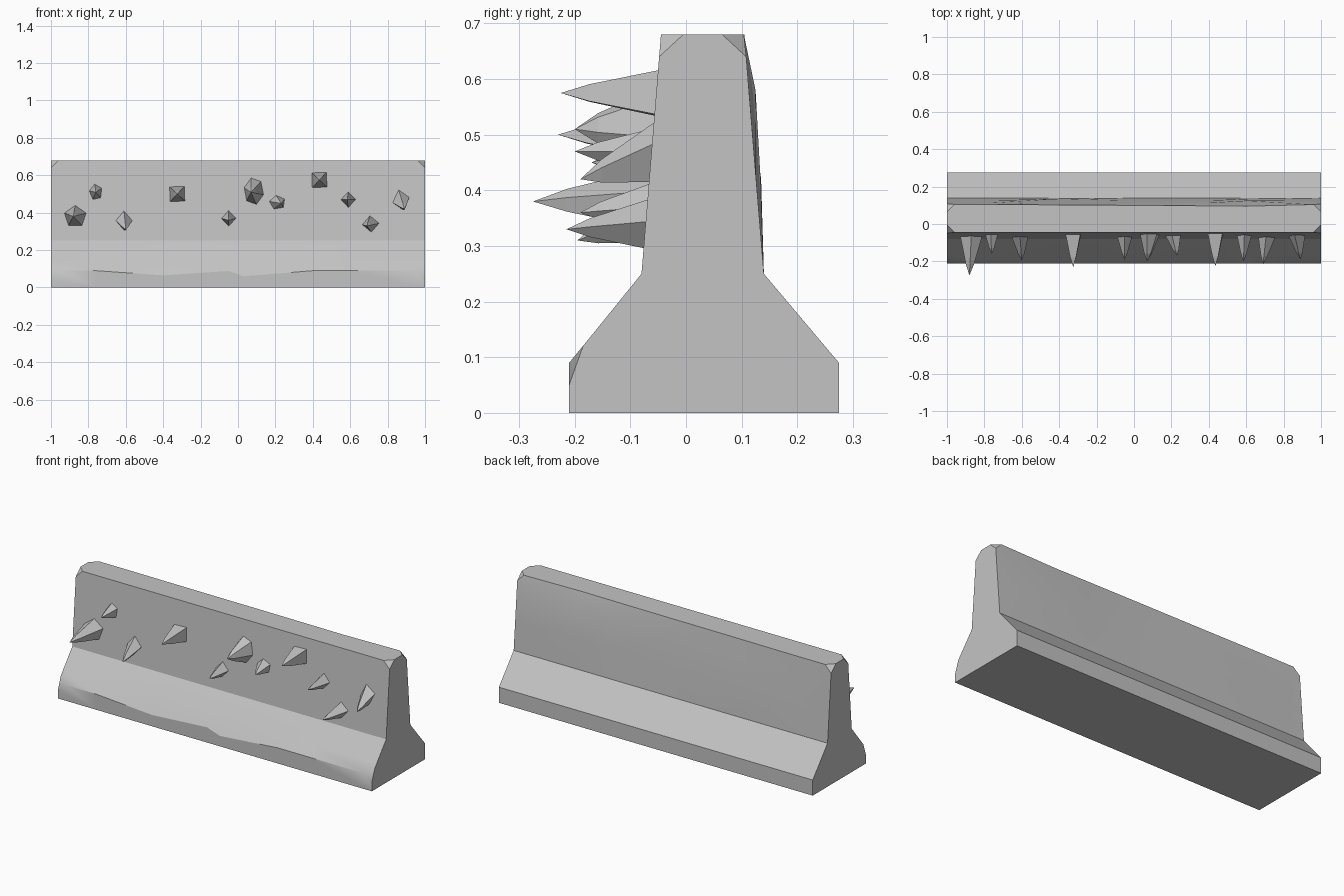
import bpy
import bmesh
import math
from mathutils import Vector

default_cube = bpy.data.objects.get("Cube")
if default_cube:
    bpy.data.objects.remove(default_cube, do_unlink=True)

# One plain concrete colour for everything
CONCRETE = (0.55, 0.55, 0.55, 1.0)
concrete = bpy.data.materials.new("concrete_grey")
concrete.use_nodes = True
concrete.diffuse_color = CONCRETE
concrete.node_tree.nodes["Principled BSDF"].inputs["Base Color"].default_value = CONCRETE


def make_object(name, bm):
    bmesh.ops.recalc_face_normals(bm, faces=bm.faces)
    mesh = bpy.data.meshes.new(name)
    bm.to_mesh(mesh)
    bm.free()
    mesh.materials.append(concrete)
    obj = bpy.data.objects.new(name, mesh)
    bpy.context.collection.objects.link(obj)
    return obj


def bridge(bm, ring_a, ring_b):
    for i in range(len(ring_a)):
        j = (i + 1) % len(ring_a)
        bm.faces.new((ring_a[i], ring_a[j], ring_b[j], ring_b[i]))


def section(worn, top_dip, upper_bulge, lower_bulge):
    """Barrier cross-section (y, z) with local wear on the toe and the back."""
    return [
        (-0.21, 0), (-0.21, 0.09 - worn), (-0.165, 0.145), (-0.08, 0.25),
        (-0.045, 0.68), (0.105 - top_dip, 0.68),
        (0.113 + upper_bulge, 0.58), (0.126 + lower_bulge, 0.42),
        (0.14, 0.25), (0.275, 0.09), (0.275, 0),
    ]


# Barrier body: worn cross-sections joined along the length
stations = [
    # x, toe wear, top dip, upper bulge, lower bulge
    (-1, 0, 0, 0, 0),
    (-0.76, 0, 0, 0, 0),
    (-0.4, 0.025, 0.003, 0, 0.009),
    (-0.05, 0.002, 0.005, 0, 0),
    (0.03, 0.03, 0.005, 0, 0),
    (0.4, 0, 0.008, 0, 0),
    (0.6, 0, 0.01, 0.012, 0.008),
    (1, 0, 0, 0, 0),
]
bm = bmesh.new()
rings = []
for x, *wear in stations:
    rings.append([bm.verts.new((x, y, z)) for y, z in section(*wear)])
for first, second in zip(rings, rings[1:]):
    bridge(bm, first, second)
for end in (rings[0], rings[-1]):
    bm.faces.new(end)

# Chipped corners at the toe and along the top of both ends
TOE, TOP_FRONT, TOP_BACK = 1, 4, 5
corners = [end[i] for end in (rings[0], rings[-1])
           for i in (TOE, TOP_FRONT, TOP_BACK)]
bmesh.ops.bevel(bm, geom=corners, offset=0.04, offset_type='OFFSET',
                segments=1, affect='VERTICES')
barrier = make_object("barrier_body", bm)
bpy.ops.object.select_all(action='DESELECT')
barrier.select_set(True)
bpy.context.view_layer.objects.active = barrier
bpy.ops.object.shade_smooth_by_angle(angle=math.radians(30))


def wall_y(z):
    """Depth of the upper front wall at a height."""
    return -0.08 + 0.035 * (z - 0.25) / 0.43


def add_spike(name, x, z, width, height, turn, tip, sides=4):
    """Faceted spike: base set into the wall, a narrow shoulder, then a point."""
    bm = bmesh.new()
    tip = Vector(tip)
    base, shoulder = [], []
    for i in range(sides):
        angle = math.radians(turn) + math.tau * i / sides
        px = x + width * math.cos(angle)
        pz = z + height * math.sin(angle)
        foot = Vector((px, wall_y(pz) + 0.005, pz))
        axis = Vector((x, wall_y(z), z)).lerp(tip, 0.7)
        spread = Vector((px - x, 0, pz - z)) * 0.38
        base.append(bm.verts.new(foot))
        shoulder.append(bm.verts.new(axis + spread))
    point = bm.verts.new(tip)
    bridge(bm, base, shoulder)
    for i in range(sides):
        bm.faces.new((shoulder[i], shoulder[(i + 1) % sides], point))
    bm.faces.new(base)
    make_object(name, bm)


# Spikes: x, z, half width, half height, turn, tip point, sides
spikes = [
    (-0.87, 0.38, 0.062, 0.06, 90, (-0.88, -0.275, 0.38), 5),
    (-0.76, 0.51, 0.037, 0.045, 100, (-0.76, -0.16, 0.51), 5),
    (-0.61, 0.36, 0.045, 0.053, 90, (-0.6, -0.195, 0.31), 4),
    (-0.325, 0.5, 0.057, 0.057, 47, (-0.325, -0.23, 0.5), 4),
    (-0.05, 0.37, 0.04, 0.043, 90, (-0.05, -0.19, 0.36), 4),
    (0.085, 0.515, 0.055, 0.075, 105, (0.07, -0.2, 0.51), 6),
    (0.21, 0.455, 0.045, 0.04, 100, (0.23, -0.17, 0.45), 5),
    (0.435, 0.575, 0.057, 0.057, 47, (0.435, -0.225, 0.575), 4),
    (0.59, 0.47, 0.04, 0.043, 90, (0.585, -0.2, 0.47), 4),
    (0.71, 0.34, 0.046, 0.045, 95, (0.69, -0.215, 0.33), 4),
    (0.87, 0.47, 0.047, 0.057, 105, (0.89, -0.19, 0.42), 4),
]
for number, spec in enumerate(spikes, 1):
    add_spike(f"wall_spike_{number}", *spec)
